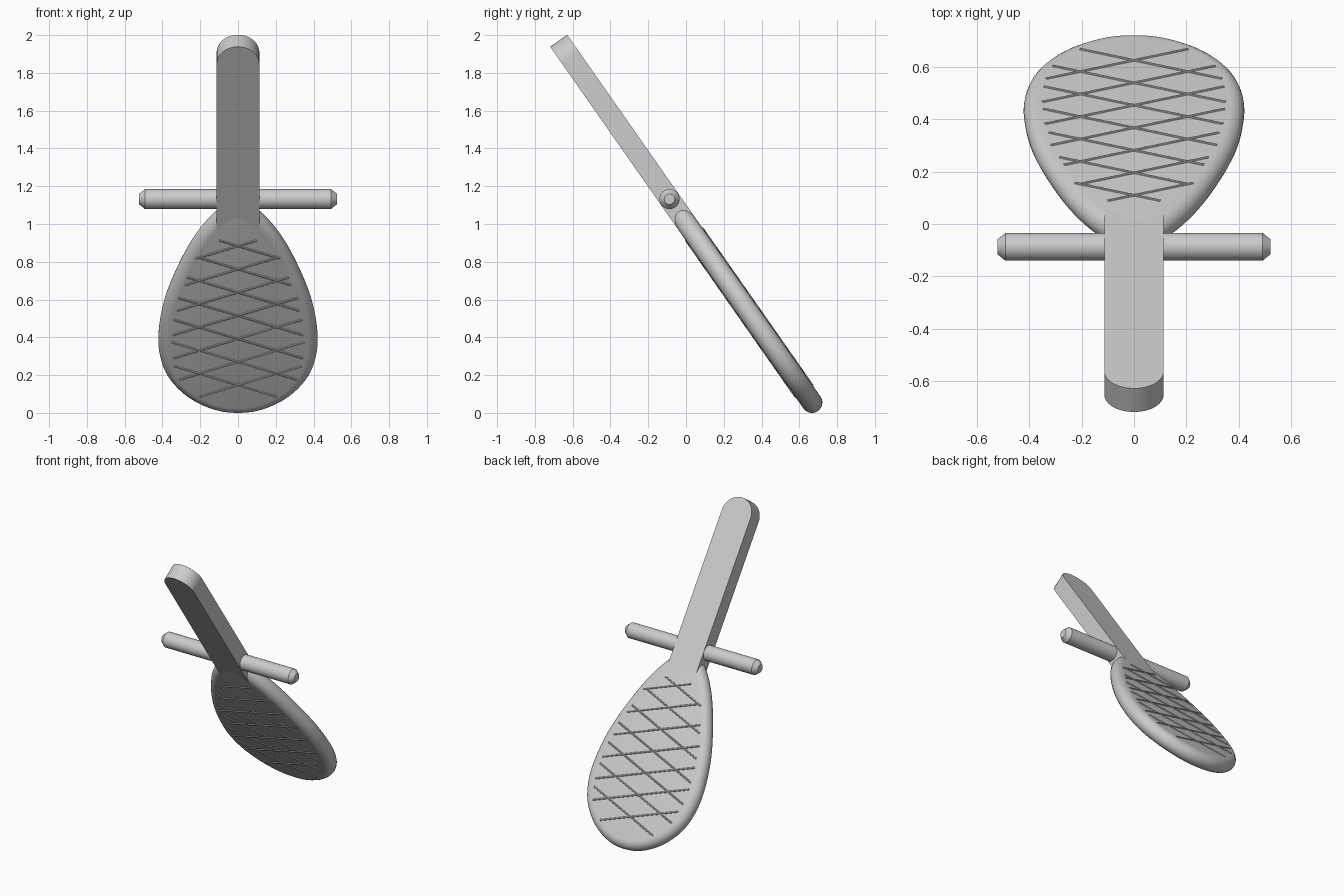
import bpy, bmesh
from math import radians, pi, sin, cos, atan, hypot
from mathutils import Matrix, Vector

cube = bpy.data.objects.get("Cube")
if cube:
    bpy.data.objects.remove(cube, do_unlink=True)

# One grey for the whole paddle
grey = bpy.data.materials.new("plain grey")
grey.use_nodes = True
COLOUR = (0.6, 0.6, 0.6, 1)
grey.diffuse_color = COLOUR
grey.node_tree.nodes["Principled BSDF"].inputs["Base Color"].default_value = COLOUR

# Paddle frame: x across, y up the handle, z through the thickness
TILT = Matrix.Translation((0, 0.667, 0.055)) @ Matrix.Rotation(radians(125), 4, 'X')
R = 0.055


def finish(name, bm, angle=30):
    bmesh.ops.recalc_face_normals(bm, faces=bm.faces)
    mesh = bpy.data.meshes.new(name)
    bm.to_mesh(mesh)
    bm.free()
    mesh.materials.append(grey)
    obj = bpy.data.objects.new(name, mesh)
    bpy.context.collection.objects.link(obj)
    obj.matrix_world = TILT
    bpy.ops.object.select_all(action='DESELECT')
    obj.select_set(True)
    bpy.context.view_layer.objects.active = obj
    bpy.ops.object.shade_smooth_by_angle(angle=radians(angle))
    return obj


def skin(bm, rings):
    """Join closed rings of points and cap both ends."""
    rows = [[bm.verts.new(p) for p in ring] for ring in rings]
    n = len(rows[0])
    for a, b in zip(rows, rows[1:]):
        for i in range(n):
            j = (i + 1) % n
            bm.faces.new((a[i], a[j], b[j], b[i]))
    bm.faces.new(rows[0][::-1])
    bm.faces.new(rows[-1])


def smooth_loop(points, steps=6):
    """Closed smooth curve through the points."""
    out, n = [], len(points)
    for i in range(n):
        a, b, c, d = (points[(i + k) % n] for k in (-1, 0, 1, 2))
        for s in range(steps):
            t = s / steps
            out.append(0.5 * (2 * b + (c - a) * t + (2 * a - 5 * b + 4 * c - d) * t**2
                              + (3 * b - a - 3 * c + d) * t**3))
    return out


# Egg-shaped blade with a fully rounded rim
half = [(0.1, -0.043), (0.2, 0.0), (0.29, 0.068), (0.365, 0.165), (0.408, 0.28),
        (0.422, 0.42), (0.403, 0.6), (0.36, 0.766), (0.28, 0.972), (0.2, 1.122),
        (0.115, 1.23), (0.05, 1.27)]
pts = [Vector((0, -0.055))] + [Vector(p) for p in half] + [Vector((0, 1.28))]
pts += [Vector((-x, y)) for x, y in reversed(half)]
outline = smooth_loop(pts)
normals = []
for i, p in enumerate(outline):
    t = (outline[(i + 1) % len(outline)] - outline[i - 1]).normalized()
    normals.append(Vector((t.y, -t.x)))
rings = []
for k in range(13):
    a = -pi / 2 + pi * k / 12
    rings.append([(*(p - n * R * (1 - cos(a))), R * sin(a))
                  for p, n in zip(outline, normals)])
bm = bmesh.new()
skin(bm, rings)
finish("blade", bm, 40)

# Flat handle with a round top end
W, TOP, START = 0.113, 2.338, 1.15
profile = [(-W, START), (W, START)]
profile += [(W * cos(pi * k / 24), TOP - W + W * sin(pi * k / 24)) for k in range(25)]
bm = bmesh.new()
skin(bm, [[(x, y, z) for x, y in profile] for z in (-R, R)])
finish("handle", bm)

# Round crossbar with chamfered ends
bm = bmesh.new()
skin(bm, [[(x, 1.315 + r * cos(2 * pi * k / 32), r * sin(2 * pi * k / 32)) for k in range(32)]
          for x, r in ((-0.523, 0.028), (-0.492, 0.053), (0.492, 0.053), (0.523, 0.028))])
finish("crossbar", bm)

# Crossed thin ridges on both faces: reach on the low side and on the high side
SLOPE = 0.364
reach = [(0.206, 0.336), (0.31, 0.35), (0.344, 0.34), (0.347, 0.317),
         (0.325, 0.267), (0.285, 0.2), (0.225, 0.1)]
bm = bmesh.new()
for row, (low, high) in enumerate(reach):
    y = 0.15 + 0.15 * row
    for side in (-1, 1):
        for face in (-1, 1):
            middle = (high - low) / 2
            place = (Matrix.Translation((-side * middle, y + SLOPE * middle, face * (R - 0.001)))
                     @ Matrix.Rotation(-side * atan(SLOPE), 4, 'Z')
                     @ Matrix.Rotation(pi / 2, 4, 'Y'))
            bmesh.ops.create_cone(bm, cap_ends=True, segments=10, radius1=0.006, radius2=0.006,
                                  depth=(low + high) * hypot(1, SLOPE), matrix=place)
finish("grip_ridges", bm)
